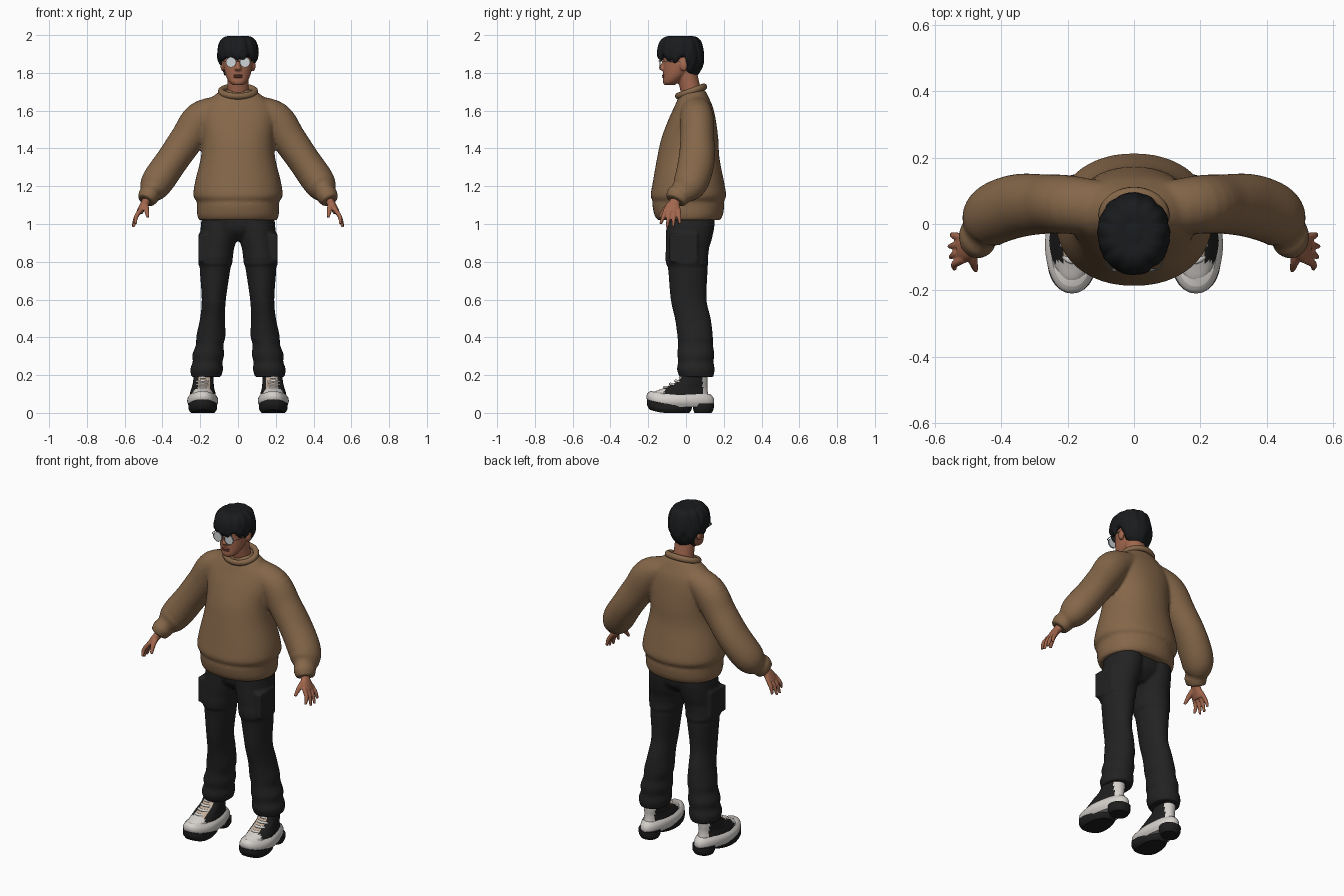
import bpy, bmesh, math, random
from mathutils import Vector, Matrix

if "Cube" in bpy.data.objects:
    bpy.data.objects.remove(bpy.data.objects["Cube"])
random.seed(4)


def material(name, r, g, b):
    m = bpy.data.materials.new(name)
    m.use_nodes = True
    m.diffuse_color = (r, g, b, 1)
    m.node_tree.nodes["Principled BSDF"].inputs["Base Color"].default_value = (r, g, b, 1)
    return m


BROWN = material("brown_knit", .235, .135, .067)
DENIM = material("black_denim", .016, .016, .016)
HAIR = material("black_hair", .010, .011, .012)
SKIN = material("warm_skin", .36, .135, .075)
LIP = material("lip_red", .25, .075, .05)
WHITE = material("off_white", .66, .63, .60)
BEIGE = material("beige_tongue", .55, .42, .32)
RUBBER = material("black_rubber", .013, .013, .013)
LENS = material("pale_lens", .62, .66, .68)
METAL = material("grey_metal", .2, .2, .2)


def smooth_path(rows, k=5):
    """Catmull-Rom interpolation of section rows."""
    out = []
    for i in range(len(rows) - 1):
        a, b, c, d = (rows[max(0, min(j, len(rows) - 1))] for j in range(i - 1, i + 3))
        for s in range(k):
            t = s / k
            out.append([.5 * (2 * q + (r - p) * t + (2 * p - 5 * q + 4 * r - w) * t * t
                              + (3 * q - p - 3 * r + w) * t ** 3) for p, q, r, w in zip(a, b, c, d)])
    return out + [list(rows[-1])]


def loft(bm, rows, ref=None, n=28, power=2.0, sx=1, k=5):
    """Skin rings (x, y, z, r1, r2); horizontal unless ref gives the r1 direction."""
    rows = smooth_path(rows, k)
    pts = [Vector(r[:3]) for r in rows]
    rings = []
    for i, r in enumerate(rows):
        u, v = Vector((1, 0, 0)), Vector((0, 1, 0))
        if ref:
            t = (pts[min(i + 1, len(pts) - 1)] - pts[max(i - 1, 0)]).normalized()
            u = Vector(ref)
            u = (u - t * u.dot(t)).normalized()
            v = t.cross(u)
        ring = []
        for j in range(n):
            a = math.tau * j / n
            c, s = math.cos(a), math.sin(a)
            e = 2 / power
            p = pts[i] + u * math.copysign(abs(c) ** e, c) * r[3] + v * math.copysign(abs(s) ** e, s) * r[4]
            ring.append(bm.verts.new((p.x * sx, p.y, p.z)))
        rings.append(ring)
    for a, b in zip(rings, rings[1:]):
        for j in range(n):
            bm.faces.new((a[j], a[(j + 1) % n], b[(j + 1) % n], b[j]))
    bm.faces.new(rings[0][::-1])
    bm.faces.new(rings[-1])


def ball(bm, x, y, z, rx, ry, rz):
    bmesh.ops.create_uvsphere(bm, u_segments=28, v_segments=18, radius=1,
                              matrix=Matrix.Translation((x, y, z)) @ Matrix.Diagonal((rx, ry, rz, 1)))


def make(name, bm, mats, voxel=0, relax=4):
    """Turn a bmesh into an object; voxel fuses its overlapping volumes."""
    bmesh.ops.recalc_face_normals(bm, faces=bm.faces)
    me = bpy.data.meshes.new(name)
    bm.to_mesh(me)
    bm.free()
    ob = bpy.data.objects.new(name, me)
    bpy.context.collection.objects.link(ob)
    for m in mats:
        me.materials.append(m)
    if voxel:
        mod = ob.modifiers.new("fuse", "REMESH")
        mod.mode, mod.voxel_size, mod.use_smooth_shade = "VOXEL", voxel, True
        mod = ob.modifiers.new("relax", "SMOOTH")
        mod.factor, mod.iterations = .5, relax
    else:
        bpy.ops.object.select_all(action="DESELECT")
        ob.select_set(True)
        bpy.context.view_layer.objects.active = ob
        bpy.ops.object.shade_smooth_by_angle(angle=math.radians(50))
    return ob


# Sweater: torso with ribbed hem, puffed sleeves with cuffs
bm = bmesh.new()
loft(bm, [(0, .015, 1.02, .207, .165), (0, .014, 1.05, .216, .182), (0, .012, 1.1, .217, .19),
          (0, .012, 1.12, .219, .188), (0, .013, 1.15, .236, .2), (0, .013, 1.22, .228, .189),
          (0, .012, 1.35, .197, .165), (0, .02, 1.45, .19, .151), (0, .032, 1.55, .2, .126),
          (0, .04, 1.62, .19, .102), (0, .04, 1.67, .14, .08), (0, .04, 1.71, .085, .06)], n=48, power=2.15)
for s in (1, -1):
    loft(bm, [(.06, .045, 1.635, .075, .05), (.19, .058, 1.562, .088, .093), (.27, .06, 1.45, .09, .09),
              (.35, .055, 1.335, .096, .086), (.418, .032, 1.237, .094, .087), (.447, 0, 1.19, .084, .076),
              (.464, -.03, 1.165, .06, .052), (.47, -.038, 1.154, .066, .058), (.488, -.056, 1.122, .056, .047)],
         ref=(0, 1, 0), sx=s)
make("sweater", bm, [BROWN], .009)

# Collar ring, lower at the front
bpy.ops.mesh.primitive_torus_add(location=(0, .027, 1.702), rotation=(math.radians(20), 0, 0),
                                 major_radius=.083, minor_radius=.016, major_segments=40, minor_segments=12)
collar = bpy.context.object
collar.name = "collar"
collar.scale = (1.08, .9, 1.1)
collar.data.materials.append(BROWN)
bpy.ops.object.shade_smooth()

# Trousers: hips, loose legs, thigh panels and cargo pockets
bm = bmesh.new()
loft(bm, [(0, .022, 1.07, .18, .12), (0, .022, .97, .17, .115), (0, .02, .91, .06, .06)], n=36)
for s in (1, -1):
    loft(bm, [(.095, .022, 1.06, .095, .125), (.098, .024, 1, .098, .128), (.105, .015, .92, .097, .122),
              (.116, .004, .84, .088, .11), (.122, .01, .75, .08, .104), (.128, .014, .6, .064, .095),
              (.135, .036, .5, .066, .095), (.143, .048, .41, .077, .094), (.15, .05, .36, .073, .093),
              (.157, .052, .31, .084, .098), (.161, .052, .27, .079, .094), (.166, .052, .23, .087, .1),
              (.168, .055, .19, .078, .09)], sx=s)
    loft(bm, [(.108, .012, .9, .09, .114), (.118, .004, .83, .092, .114), (.121, .007, .785, .09, .112)], sx=s)
    pocket = Matrix.Translation((.19 * s, -.012, .875)) @ Matrix.Diagonal((.036, .15, .15, 1))
    bmesh.ops.create_cube(bm, size=1, matrix=pocket)
make("trousers", bm, [DENIM], .008, 3)

# Head: skull and jaw, neck, nose, brow ridge, ears
bm = bmesh.new()
loft(bm, [(0, -.088, 1.735, .025, .026), (0, -.08, 1.75, .045, .042), (0, -.06, 1.78, .063, .061),
          (0, -.041, 1.82, .074, .08), (0, -.03, 1.86, .079, .09), (0, -.03, 1.92, .08, .096),
          (0, -.03, 1.96, .068, .08), (0, -.03, 1.985, .03, .035)])
loft(bm, [(0, .045, 1.62, .064, .055), (0, .022, 1.72, .057, .055), (0, 0, 1.82, .057, .055)])
loft(bm, [(0, -.112, 1.87, .009, .01), (0, -.122, 1.84, .011, .014), (0, -.126, 1.822, .018, .018),
          (0, -.116, 1.81, .012, .01)], n=16)
for s in (1, -1):
    ball(bm, .081 * s, -.012, 1.838, .012, .02, .03)
make("head", bm, [SKIN], .005)

# Lips
bm = bmesh.new()
for z in (1.787, 1.778):
    ball(bm, 0, -.115, z, .024, .0125, .006)
make("lips", bm, [LIP])

# Hair: crown and nape volumes overlaid with two layers of tapered locks
bm = bmesh.new()
ball(bm, 0, -.03, 1.925, .096, .114, .071)
ball(bm, 0, .025, 1.86, .08, .062, .085)
for layer, count in ((0, 17), (1, 13)):
    for i in range(count):
        a = math.tau * (i + .5 * layer) / count + random.uniform(-.08, .08)
        dx, dy = math.sin(a), -math.cos(a)
        back = max(0, dy)
        tip = 1.872 - .085 * back - .015 * abs(dx) + .03 * layer + random.uniform(-.007, .007)
        swirl = random.uniform(-.015, .02)
        path = [(0, 0, 1.975, .012), (.055, 0, 1.98, .024), (.084, 0, 1.945 + .01 * layer, .027),
                (.094, swirl, (1.925 + tip) / 2, .025), (.09 - .02 * back, 2 * swirl, tip, .007)]
        loft(bm, [(dx * r - dy * w, -.03 + dy * r * 1.16 + dx * w, z, q, q * .65) for r, w, z, q in path],
             ref=(-dy, dx, 0), n=12, k=4)
make("hair", bm, [HAIR], .0055, 2)

# Round glasses: lenses, rims, bridge and temples
bm = bmesh.new()
frame = bmesh.new()
turn = Matrix.Rotation(math.pi / 2, 4, "X")
for s in (1, -1):
    bmesh.ops.create_cone(bm, cap_ends=True, segments=32, radius1=.027, radius2=.027, depth=.004,
                          matrix=Matrix.Translation((.037 * s, -.138, 1.856)) @ turn)
    bmesh.ops.create_cone(frame, cap_ends=False, segments=32, radius1=.029, radius2=.029, depth=.007,
                          matrix=Matrix.Translation((.037 * s, -.138, 1.856)) @ turn)
    loft(frame, [(.065, -.137, 1.862, .002, .002), (.083, -.12, 1.862, .002, .002),
                 (.087, -.01, 1.858, .002, .002)], ref=(0, 0, 1), n=8, sx=s)
loft(frame, [(-.01, -.138, 1.86, .002, .002), (0, -.143, 1.863, .002, .002),
             (.01, -.138, 1.86, .002, .002)], ref=(0, 1, 0), n=8)
make("lenses", bm, [LENS])
make("glasses_frame", frame, [METAL])


def shoe_part(name, bm, mats, s, paint=None):
    """Narrow the heel, lift the toe, place on side s and paint faces."""
    for v in bm.verts:
        k = max(0, min(1, (v.co.y + .05) / .2))
        v.co.x = s * (.187 - .01 * k + v.co.x * (1 - .25 * k))
        v.co.z += 2 * max(0, -v.co.y - .1) ** 2
    if paint:
        for f in bm.faces:
            c = f.calc_center_median()
            f.material_index = paint(abs(abs(c.x) - .18), c.y, c.z)
    make(name, bm, mats, 0)


def upper_paint(side, y, z):
    if y < -.115 or y > .088 or z < .085:
        return 0
    return 1 if side < .032 and y < .03 else 2


for s, side in ((1, "left"), (-1, "right")):
    # Hand: palm, four fingers and thumb
    bm = bmesh.new()
    loft(bm, [(.47, -.04, 1.15, .028, .024), (.488, -.058, 1.118, .028, .022), (.505, -.07, 1.09, .04, .02),
              (.522, -.073, 1.06, .042, .017)], ref=(0, 1, 0), n=20, sx=s)
    for y, tip in ((-.106, (.541, -.135, 1.0)), (-.084, (.553, -.1, .983)),
                   (-.061, (.557, -.068, .985)), (-.04, (.55, -.032, 1.0))):
        x, ty, z = tip
        loft(bm, [(.512, y, 1.08, .012, .012), (.54, (y + ty) / 2, 1.037, .0115, .0115),
                  (x, ty, z, .007, .007)], ref=(0, 1, 0), n=12, sx=s)
    loft(bm, [(.488, -.065, 1.112, .014, .014), (.485, -.11, 1.078, .014, .014),
              (.477, -.14, 1.035, .008, .008)], ref=(1, 0, 0), n=12, sx=s)
    make(side + "_hand", bm, [SKIN], .0045, 3)

    # Shoe: split outsole, chunky midsole, panelled upper, laces
    bm = bmesh.new()
    loft(bm, [(0, -.088, 0, .062, .105), (0, -.088, .02, .075, .118), (0, -.088, .05, .076, .119)], power=2.3)
    loft(bm, [(0, .09, 0, .06, .045), (0, .092, .02, .072, .054), (0, .092, .05, .074, .055)], power=2.3)
    shoe_part(side + "_outsole", bm, [RUBBER], s)
    bm = bmesh.new()
    loft(bm, [(0, -.03, .03, .07, .165), (0, -.03, .055, .082, .179), (0, -.03, .08, .08, .175),
              (0, -.03, .1, .066, .158)], n=40, power=2.3)
    shoe_part(side + "_midsole", bm, [WHITE], s)
    bm = bmesh.new()
    loft(bm, [(0, -.03, .06, .07, .16), (0, -.026, .1, .069, .144), (0, -.002, .132, .062, .115),
              (0, .032, .165, .06, .082), (0, .05, .21, .058, .065)], n=48, power=2.2)
    shoe_part(side + "_upper", bm, [WHITE, BEIGE, RUBBER], s, upper_paint)
    bm = bmesh.new()
    for y, z in ((-.108, .13), (-.078, .147), (-.05, .164), (-.025, .182)):
        loft(bm, [(-.046, y + .035, z - .006, .008, .006), (0, y - .004, z + .006, .009, .007),
                  (.046, y + .035, z - .006, .008, .006)], ref=(0, 1, 0), n=12)
    shoe_part(side + "_laces", bm, [WHITE], s)
